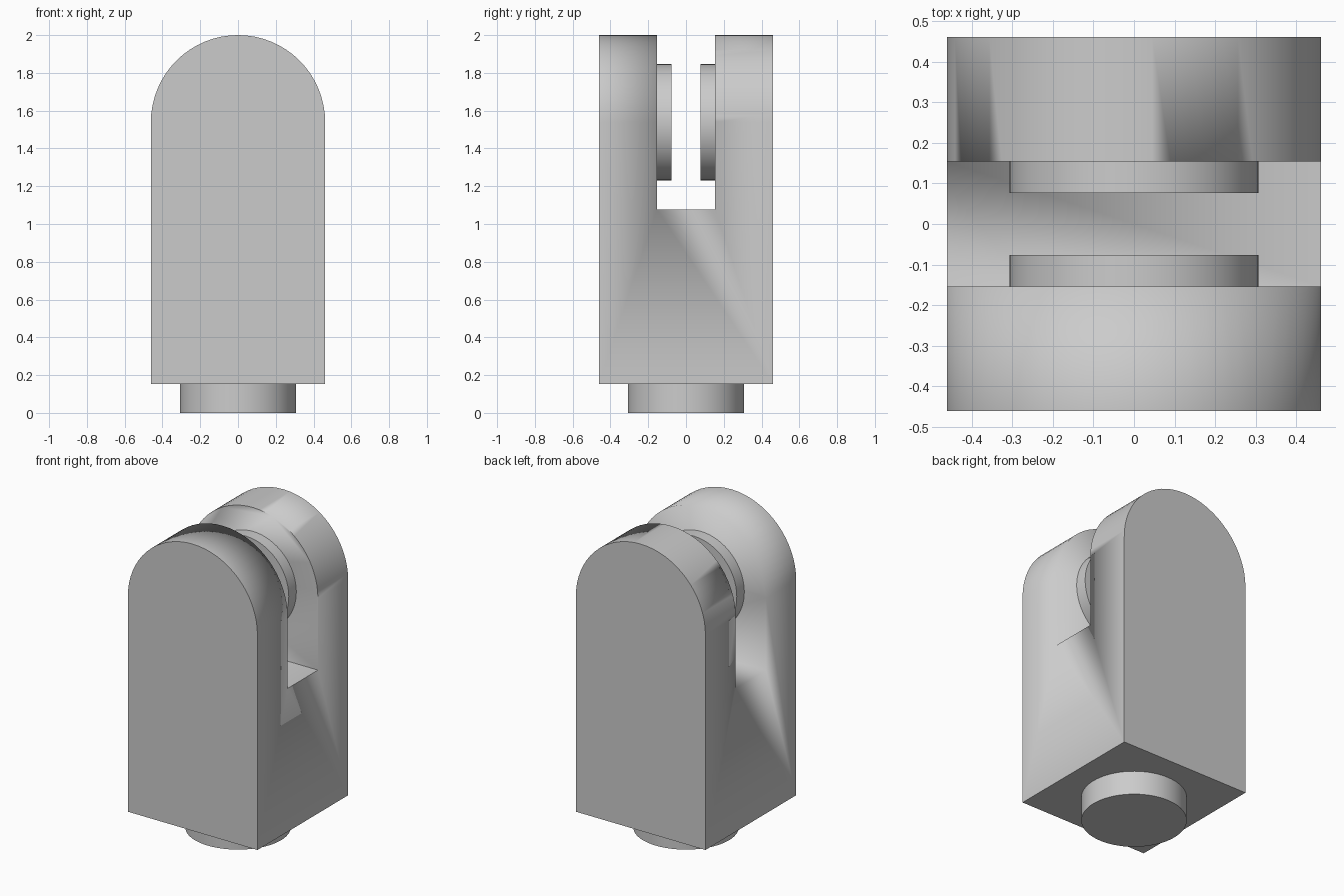
import bpy
import bmesh
from math import pi, cos, sin, radians
from mathutils import Matrix

U = 2 / 13            # base module: the model is 13 modules tall
HALF = 3 * U          # half width of the body and radius of its rounded top
AXLE_Z = 10 * U       # height of the pivot axis

cube = bpy.data.objects.get("Cube")
if cube:
    bpy.data.objects.remove(cube, do_unlink=True)

grey = bpy.data.materials.new("light_grey")
grey.use_nodes = True
colour = (0.6, 0.6, 0.6, 1)
grey.diffuse_color = colour
grey.node_tree.nodes["Principled BSDF"].inputs["Base Color"].default_value = colour


def finish(name, bm):
    """Turn a bmesh into a grey object with smooth curves and sharp edges."""
    bmesh.ops.recalc_face_normals(bm, faces=bm.faces)
    mesh = bpy.data.meshes.new(name)
    bm.to_mesh(mesh)
    bm.free()
    mesh.materials.append(grey)
    obj = bpy.data.objects.new(name, mesh)
    bpy.context.collection.objects.link(obj)
    bpy.ops.object.select_all(action="DESELECT")
    obj.select_set(True)
    bpy.context.view_layer.objects.active = obj
    bpy.ops.object.shade_smooth_by_angle(angle=radians(30))
    return obj


def cylinder(name, radius, depth, matrix):
    bm = bmesh.new()
    bmesh.ops.create_cone(bm, cap_ends=True, segments=64, radius1=radius,
                          radius2=radius, depth=depth, matrix=matrix)
    return finish(name, bm)


# Body: round-topped outline extruded from front to back
bm = bmesh.new()
outline = [(-HALF, U), (HALF, U)]
outline += [(HALF * cos(pi * i / 32), AXLE_Z + HALF * sin(pi * i / 32)) for i in range(33)]
face = bm.faces.new([bm.verts.new((x, -HALF, z)) for x, z in outline])
extruded = bmesh.ops.extrude_face_region(bm, geom=[face])["geom"]
bmesh.ops.translate(bm, vec=(0, 2 * HALF, 0),
                    verts=[v for v in extruded if isinstance(v, bmesh.types.BMVert)])
body = finish("forked_body", bm)

# Slot: cut from the top to leave two upright arms
bm = bmesh.new()
bmesh.ops.create_cube(bm, size=1, matrix=Matrix.Translation((0, 0, 11 * U))
                      @ Matrix.Diagonal((8 * U, 2 * U, 8 * U, 1)))
cutter = finish("slot_cutter", bm)
cut = body.modifiers.new("slot", "BOOLEAN")
cut.operation = "DIFFERENCE"
cut.solver = "EXACT"
cut.object = cutter
bpy.context.view_layer.objects.active = body
bpy.ops.object.modifier_apply(modifier=cut.name)
bpy.data.objects.remove(cutter, do_unlink=True)

# Pivot bosses on the inner faces of the arms
for side, name in ((-1, "front_boss"), (1, "back_boss")):
    cylinder(name, 2 * U, U / 2, Matrix.Translation((0, side * 0.75 * U, AXLE_Z))
             @ Matrix.Rotation(pi / 2, 4, "X"))

# Round peg under the body
cylinder("bottom_peg", 2 * U, U, Matrix.Translation((0, 0, U / 2)))
